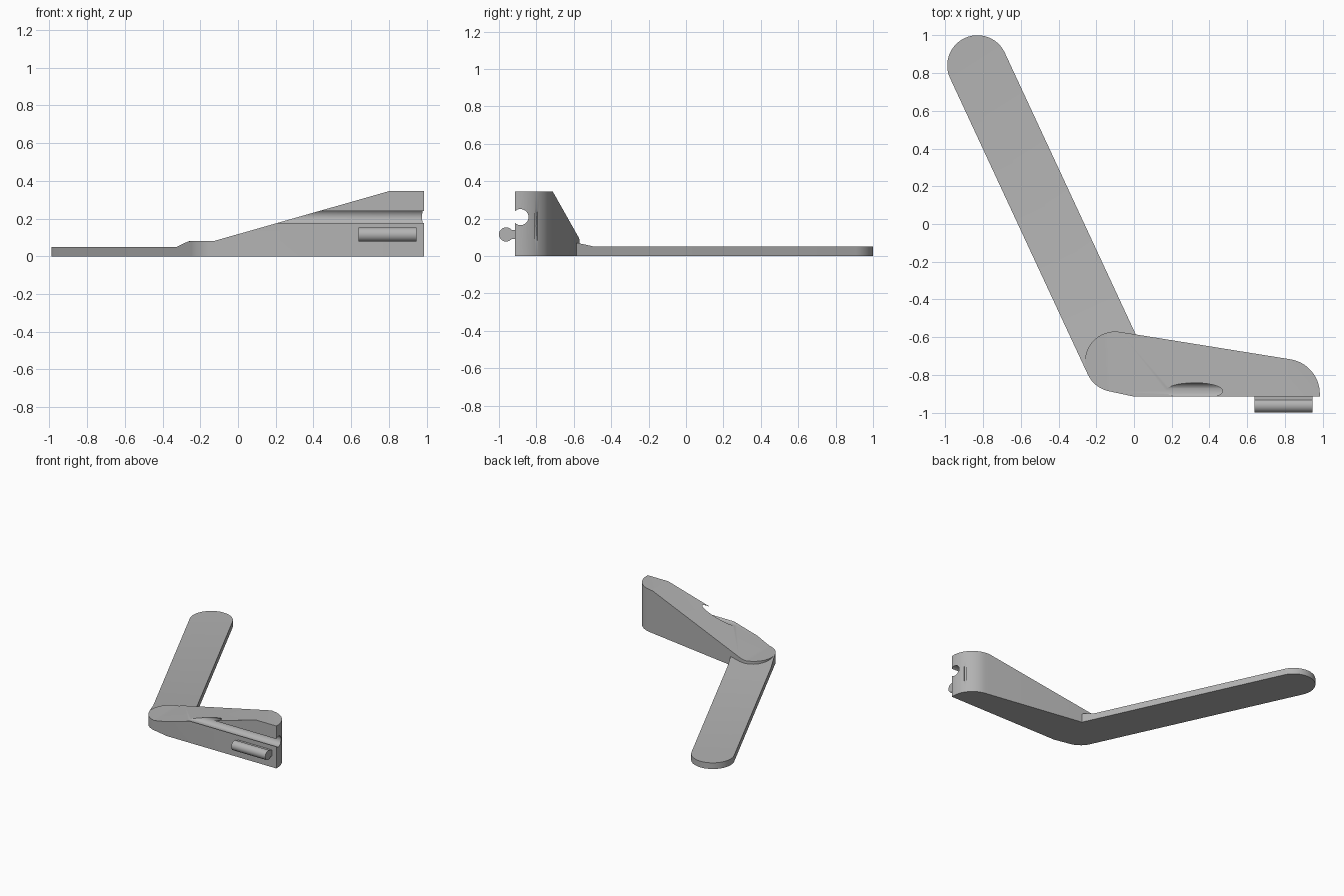
import bpy, bmesh, math
from mathutils import Matrix, Vector

cube = bpy.data.objects.get("Cube")
if cube:
    bpy.data.objects.remove(cube, do_unlink=True)

grey = bpy.data.materials.new("plain_grey")
grey.use_nodes = True
COLOR = (0.45, 0.45, 0.45, 1)
grey.diffuse_color = COLOR
grey.node_tree.nodes["Principled BSDF"].inputs["Base Color"].default_value = COLOR

HUB = Vector((-0.10, -0.73))
RADIUS = 0.16


def arc(cx, cy, r, start, end, steps=24):
    angles = [math.radians(start + (end - start) * i / steps) for i in range(steps + 1)]
    return [(cx + r * math.cos(a), cy + r * math.sin(a)) for a in angles]


def finish(name, bm):
    bmesh.ops.recalc_face_normals(bm, faces=bm.faces)
    mesh = bpy.data.meshes.new(name)
    bm.to_mesh(mesh)
    bm.free()
    mesh.materials.append(grey)
    obj = bpy.data.objects.new(name, mesh)
    bpy.context.collection.objects.link(obj)
    return obj


def prism(name, outline, top, axis, cuts):
    """Extrude an outline, crease it at the cuts and lift its top to a height rule."""
    bm = bmesh.new()
    base = bm.faces.new([bm.verts.new((x, y, 0)) for x, y in outline])
    bmesh.ops.extrude_face_region(bm, geom=[base], use_keep_orig=True)
    bm.verts.ensure_lookup_table()
    for v in bm.verts[len(outline):]:
        v.co.z = 1
    for c in cuts:
        bmesh.ops.bisect_plane(bm, geom=bm.verts[:] + bm.edges[:] + bm.faces[:],
                               plane_co=axis * c, plane_no=axis)
    for v in bm.verts:
        if v.co.z > 0.5:
            v.co.z = top(v.co.dot(axis))
    return finish(name, bm)


def cylinder(name, r, length, turn, place, sides=40):
    bm = bmesh.new()
    bmesh.ops.create_cone(bm, cap_ends=True, segments=sides, radius1=r, radius2=r,
                          depth=length, matrix=Matrix.Translation(place) @ turn)
    return finish(name, bm)


def activate(obj):
    bpy.ops.object.select_all(action='DESELECT')
    obj.select_set(True)
    bpy.context.view_layer.objects.active = obj


def combine(obj, tool, operation):
    mod = obj.modifiers.new(operation, 'BOOLEAN')
    mod.operation, mod.solver, mod.object = operation, 'EXACT', tool
    activate(obj)
    bpy.ops.object.modifier_apply(modifier=mod.name)
    bpy.data.objects.remove(tool, do_unlink=True)


def smooth(obj):
    activate(obj)
    bpy.ops.object.shade_smooth_by_angle(angle=math.radians(25))


# Wedge body: round hub, sloping top, rounded end
outline = arc(HUB.x, HUB.y, RADIUS, 81, 256) + [(0, -0.915), (0.985, -0.915)]
outline += arc(0.80, -0.90, 0.185, 0, 81, 16)
body = prism("wedge_body", outline,
             lambda x: min(0.345, max(0.08, 0.08 + (x + 0.13) * 0.285)),
             Vector((1, 0, 0)), (-0.13, 0.80))

# Round groove along the front
along_x = Matrix.Rotation(math.pi / 2, 4, 'Y')
combine(body, cylinder("groove_cutter", 0.043, 2, along_x, (0.9, -0.885, 0.208)), 'DIFFERENCE')

# Thin slot in the rounded end
tilt = math.radians(33)
out = Vector((math.cos(tilt), math.sin(tilt), 0))
turn = Matrix.Rotation(tilt, 4, 'Z') @ Matrix.Rotation(math.pi / 2, 4, 'X')
place = Vector((0.80, -0.90, 0.16)) + out * (0.185 - 0.015 + 0.30)
combine(body, cylinder("slot_cutter", 0.30, 0.016, turn, place, 96), 'DIFFERENCE')
smooth(body)

# Flat arm with a small ramp rising to the hub
arm_outline = [(-RADIUS, 0), (RADIUS, 0)] + arc(0, 1.732, RADIUS, 0, 180)
arm = prism("flat_arm", arm_outline,
            lambda s: min(0.078, max(0.05, 0.05 + (0.19 - s) * 0.2)),
            Vector((0, 1, 0)), (0.05, 0.19))
arm.location = (HUB.x, HUB.y, 0)
arm.rotation_euler.z = math.radians(24.93)
smooth(arm)

# Snap peg on a narrow neck
peg = cylinder("snap_peg", 0.038, 0.305, along_x, (0.7925, -0.962, 0.115))
bm = bmesh.new()
bmesh.ops.create_cube(bm, size=1, matrix=Matrix.Translation((0.7925, -0.93, 0.115))
                      @ Matrix.Diagonal((0.305, 0.05, 0.05, 1)))
combine(peg, finish("peg_neck", bm), 'UNION')
smooth(peg)
